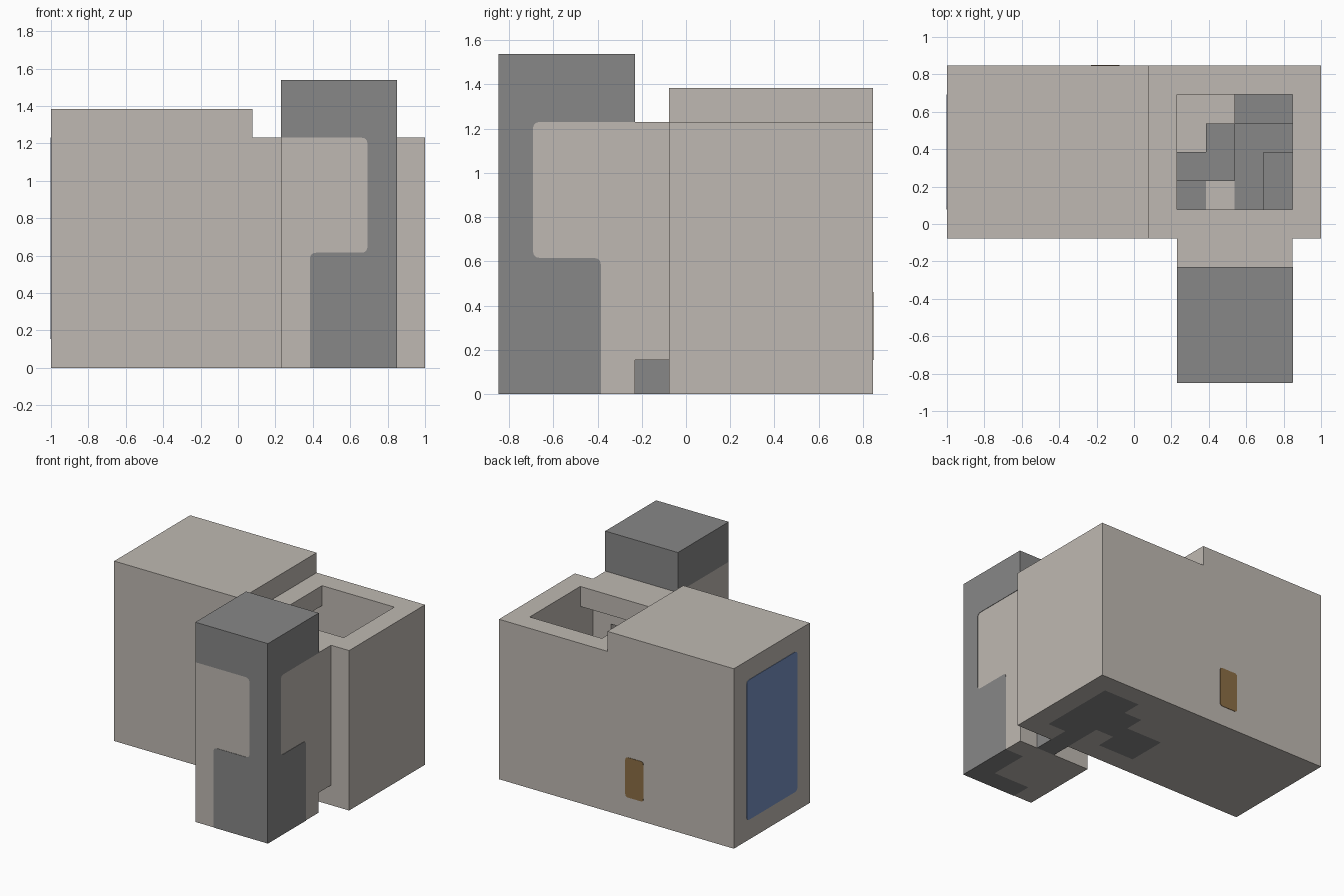
import bpy, bmesh
from itertools import product
from mathutils import Vector

cube = bpy.data.objects.get("Cube")
if cube:
    bpy.data.objects.remove(cube)

U = 2 / 13                               # one building block
ORIGIN = Vector((-1, -11 / 13, 0))       # corner of the block grid


def material(name, rgb):
    m = bpy.data.materials.new(name)
    m.use_nodes = True
    m.diffuse_color = (*rgb, 1)
    m.node_tree.nodes["Principled BSDF"].inputs["Base Color"].default_value = (*rgb, 1)
    return m


LIGHT = material("pale concrete", (0.52, 0.485, 0.445))
DARK = material("dark stone", (0.245, 0.245, 0.245))
BLUE = material("blue window", (0.18, 0.28, 0.53))
BROWN = material("brown door", (0.26, 0.155, 0.06))


def finish(name, bm, mats):
    mesh = bpy.data.meshes.new(name)
    bm.to_mesh(mesh)
    bm.free()
    for m in mats:
        mesh.materials.append(m)
    obj = bpy.data.objects.new(name, mesh)
    bpy.context.collection.objects.link(obj)
    return obj


def fill(cells, kind, x, y, z):
    """Set a box of grid blocks: 0 pale, 1 dark, None empty."""
    for c in product(range(*x), range(*y), range(*z)):
        cells[c] = kind


def shell(name, cells):
    """Skin the filled blocks, then merge flat areas of one colour."""
    bm = bmesh.new()
    verts = {}

    def vert(p):
        if p not in verts:
            verts[p] = bm.verts.new(ORIGIN + Vector(p) * U)
        return verts[p]

    for c, kind in cells.items():
        if kind is None:
            continue
        for axis, side in product(range(3), (0, 1)):
            near = list(c)
            near[axis] += 2 * side - 1
            if cells.get(tuple(near)) is not None:
                continue
            a, b = (axis + 1) % 3, (axis + 2) % 3
            ring = []
            for da, db in ((0, 0), (1, 0), (1, 1), (0, 1)):
                p = list(c)
                p[axis] += side
                p[a] += da
                p[b] += db
                ring.append(vert(tuple(p)))
            face = bm.faces.new(ring if side else ring[::-1])
            face.material_index = kind
    bmesh.ops.dissolve_limit(bm, angle_limit=0.01, verts=bm.verts[:],
                             edges=bm.edges[:], delimit={'MATERIAL'})
    return finish(name, bm, (LIGHT, DARK))


def plate(name, points, base, along, normal, mat, thick=0.003):
    """Thin painted plate; points are (along, up, corner radius) in blocks."""
    along, normal = Vector(along), Vector(normal)
    flat = [Vector((s, t)) for s, t, r in points]
    outline = []
    for i, p in enumerate(flat):
        r = points[i][2]
        if not r:
            outline.append(p)
            continue
        a = p + (flat[i - 1] - p).normalized() * r
        b = p + (flat[(i + 1) % len(flat)] - p).normalized() * r
        for k in range(5):
            t = k / 4
            outline.append(a * (1 - t) ** 2 + p * 2 * t * (1 - t) + b * t * t)
    bm = bmesh.new()
    face = bm.faces.new([bm.verts.new(ORIGIN + (Vector(base) + along * q.x
                         + Vector((0, 0, q.y))) * U) for q in outline])
    out = bmesh.ops.extrude_face_region(bm, geom=[face])
    bmesh.ops.translate(bm, vec=normal * thick,
                        verts=[v for v in out["geom"] if isinstance(v, bmesh.types.BMVert)])
    bmesh.ops.recalc_face_normals(bm, faces=bm.faces[:])
    return finish(name, bm, (mat,))


def panel(w, h, r=0.22):
    return [(0, 0, r), (w, 0, r), (w, h, r), (0, h, r)]


cells = {}
# main hall and lower open stairwell
fill(cells, 0, (0, 7), (5, 11), (0, 9))
fill(cells, 0, (7, 13), (5, 11), (0, 8))
fill(cells, None, (1, 7), (6, 10), (1, 8))
fill(cells, None, (8, 12), (6, 10), (1, 8))
# wide openings under the stairwell lintels
fill(cells, None, (7, 8), (6, 10), (1, 7))
fill(cells, None, (8, 12), (5, 6), (1, 7))
# front tower with dark cap and the raised link to the hall
fill(cells, 0, (8, 12), (0, 4), (0, 8))
fill(cells, 1, (8, 12), (0, 4), (8, 10))
fill(cells, 0, (8, 12), (4, 5), (1, 8))
fill(cells, 1, (10, 11), (4, 5), (0, 1))
fill(cells, None, (9, 11), (4, 5), (1, 6))
# dark footing under the tower corner
fill(cells, 1, (9, 12), (0, 1), (0, 1))
fill(cells, 1, (11, 12), (1, 3), (0, 1))
# dark floor and winding steps: x range, y range, height
STEPS = [((10, 12), (9, 10), 2), ((9, 10), (7, 9), 2), ((10, 11), (6, 9), 1),
         ((11, 12), (8, 9), 1), ((11, 12), (6, 8), 2), ((8, 9), (7, 8), 2),
         ((8, 9), (6, 7), 1), ((7, 8), (6, 8), 1), ((10, 11), (5, 6), 1)]
for x, y, top in STEPS:
    fill(cells, 1, x, y, (0, top))
shell("building_shell", cells)

# stepped dark cladding on the two outer tower faces
R = 0.22
CLADDING = [(0, 0, 0), (0, 10, 0), (4, 10, 0), (4, 8, 0),
            (1, 8, R), (1, 4, R), (3, 4, R), (3, 0, 0)]
plate("tower_front_cladding", CLADDING, (12, 0, 0), (-1, 0, 0), (0, -1, 0), DARK)
plate("tower_side_cladding", CLADDING, (12, 0, 0), (0, 1, 0), (1, 0, 0), DARK)

# large window on the end wall and the back door
plate("end_window", panel(4, 7), (0, 6, 1), (0, 1, 0), (-1, 0, 0), BLUE)
plate("back_door", panel(1, 2, 0.15), (5, 11, 1), (1, 0, 0), (0, 1, 0), BROWN)
